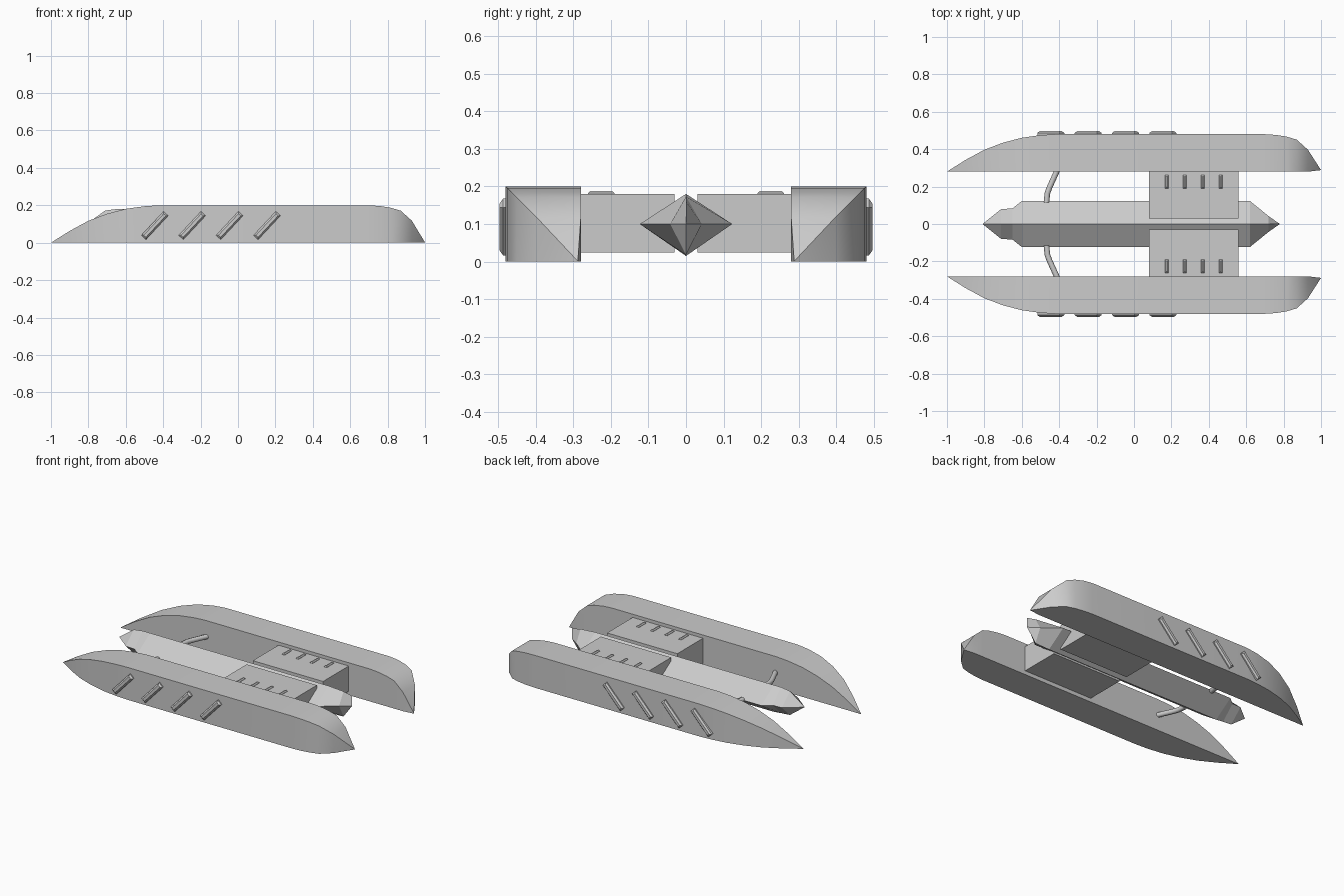
import bpy, bmesh, math
from mathutils import Matrix, Vector

if "Cube" in bpy.data.objects:
    bpy.data.objects.remove(bpy.data.objects["Cube"])


def finish(bm, name):
    bmesh.ops.remove_doubles(bm, verts=bm.verts, dist=0.0005)
    bmesh.ops.recalc_face_normals(bm, faces=bm.faces)
    mesh = bpy.data.meshes.new(name)
    bm.to_mesh(mesh)
    bm.free()
    obj = bpy.data.objects.new(name, mesh)
    bpy.context.collection.objects.link(obj)
    return obj


def loft(name, sections):
    """Skin a list of equally sized rings and cap both ends."""
    bm = bmesh.new()
    rings = [[bm.verts.new(p) for p in ring] for ring in sections]
    n = len(rings[0])
    for a, b in zip(rings, rings[1:]):
        for i in range(n):
            j = (i + 1) % n
            bm.faces.new((a[i], a[j], b[j], b[i]))
    bm.faces.new(rings[0])
    bm.faces.new(rings[-1])
    return finish(bm, name)


def smooth(obj, angle=32):
    bpy.ops.object.select_all(action='DESELECT')
    obj.select_set(True)
    bpy.context.view_layer.objects.active = obj
    bpy.ops.object.shade_smooth_by_angle(angle=math.radians(angle))


def raised_bar(name, length, width, height, chamfer, matrix):
    """Bar along local x, rising along local z, with chamfered rim."""
    def rect(inset, z):
        a, b = length / 2 - inset, width / 2 - inset
        return [matrix @ Vector(p) for p in
                ((-a, -b, z), (a, -b, z), (a, b, z), (-a, b, z))]
    return loft(name, [rect(0, -0.01), rect(0, height - chamfer), rect(chamfer, height)])


# x, hull width/height at that station
hull_profile = [(-1, 0), (-0.9, 0.063), (-0.8, 0.117), (-0.7, 0.155), (-0.6, 0.181),
                (-0.5, 0.195), (-0.42, 0.2), (0.7, 0.2), (0.76, 0.196), (0.82, 0.186),
                (0.87, 0.171), (0.93, 0.117), (1, 0.001)]

# central body: x, half width, bottom z, top z
body_profile = [(-0.81, 0, 0.1, 0.1), (-0.71, 0.08, 0.025, 0.172), (-0.65, 0.083, 0.02, 0.18),
                (-0.6, 0.123, 0.015, 0.18), (0.62, 0.123, 0.015, 0.18),
                (0.72, 0.042, 0.018, 0.173), (0.78, 0, 0.1, 0.16)]
loft("central_body", [[(x, -w, 0.1), (x, 0, bot), (x, w, 0.1), (x, 0, top)]
                      for x, w, bot, top in body_profile])

for s, side in ((-1, "front"), (1, "rear")):
    # side hull
    rings = []
    for x, w in hull_profile:
        inner = 0.28 + 0.008 * max(0, (x - 0.93) / 0.07)
        outer = max(0.28 + w, inner)
        rings.append([(x, s * inner, 0), (x, s * outer, 0), (x, s * outer, w), (x, s * inner, w)])
    smooth(loft(side + "_hull", rings))

    # diagonal slats on the outer wall
    for i in range(4):
        ang = math.radians(47)
        along = Vector((math.cos(ang), 0, math.sin(ang)))
        out = Vector((0, s, 0))
        rot = Matrix((along, out.cross(along), out)).transposed().to_4x4()
        pos = Matrix.Translation((-0.445 + 0.2 * i, s * 0.478, 0.092))
        raised_bar(f"{side}_slat_{i}", 0.175, 0.034, 0.018, 0.009, pos @ rot)

    # connecting block
    def rect(x):
        return [(x, s * y, z) for y, z in
                ((0.03, 0.024), (0.285, 0.024), (0.285, 0.18), (0.03, 0.18))]
    loft(side + "_block", [rect(0.08), rect(0.56)])

    # ribs on the block
    for i in range(4):
        m = Matrix.Translation((0.175 + 0.096 * i, s * 0.226, 0.18)) @ Matrix.Rotation(math.pi / 2, 4, 'Z')
        raised_bar(f"{side}_rib_{i}", 0.07, 0.018, 0.008, 0.006, m)

    # bent strut
    curve = bpy.data.curves.new(side + "_strut", 'CURVE')
    curve.dimensions = '3D'
    curve.bevel_depth = 0.015
    curve.bevel_resolution = 2
    curve.use_fill_caps = True
    path = [(-0.409, 0.29), (-0.452, 0.195), (-0.463, 0.165), (-0.468, 0.115)]
    spline = curve.splines.new('POLY')
    spline.points.add(len(path) - 1)
    for p, (x, y) in zip(spline.points, path):
        p.co = (x, s * y, 0.1, 1)
    bpy.context.collection.objects.link(bpy.data.objects.new(side + "_strut", curve))
